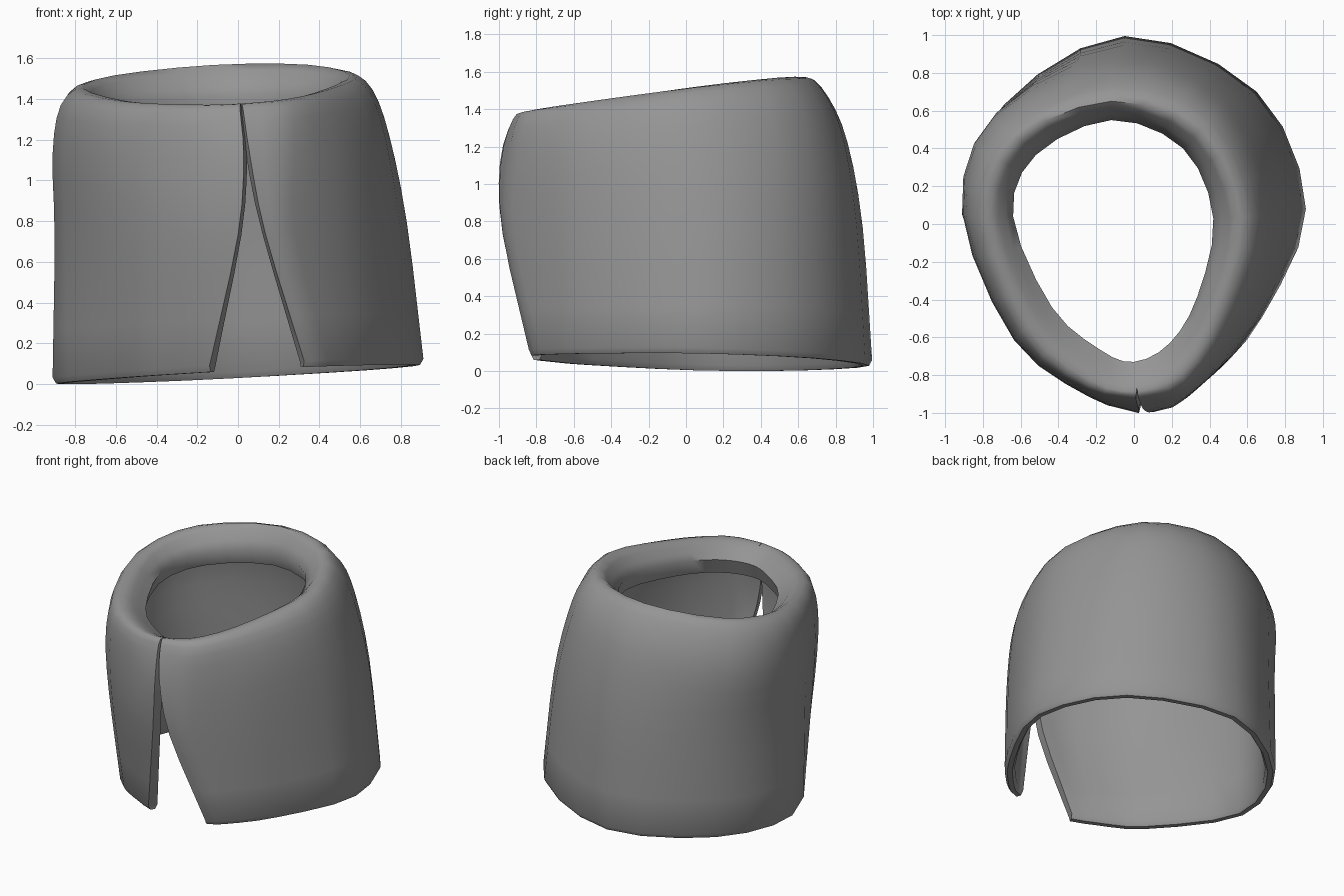
import bpy, bmesh
from mathutils import Vector

if "Cube" in bpy.data.objects:
    bpy.data.objects.remove(bpy.data.objects["Cube"])

SUB = 3       # segments between plan points
ROWS = 3      # rows between height levels
WALL = 0.068  # fabric thickness

# Tilted height plane of each level: z = a + b*x + c*y
HEIGHTS = [(.08, .05, -.02), (.75, .04, .02), (1.17, .05, .06),
           (1.41, .05, .07), (1.485, .05, .135), (1.365, .05, .10)]

# Plan points run: left slit edge, left side, back, right side, right slit edge
HEM = [(-.14, -.83), (-.29, -.75), (-.57, -.54), (-.91, .05), (-.69, .63), (-.05, .995),
       (.65, .70), (.91, .08), (.68, -.49), (.44, -.78), (.325, -.84)]
MID = [(0, -.98), (-.24, -.90), (-.62, -.60), (-.90, .07), (-.69, .62), (-.06, .945),
       (.58, .68), (.83, .08), (.61, -.56), (.28, -.92), (.135, -.98)]
UPPER = [(.028, -.995), (-.24, -.91), (-.635, -.615), (-.91, .06), (-.74, .57), (-.10, .865),
         (.49, .65), (.745, .06), (.58, -.53), (.28, -.90), (.06, -.99)]
SHOULDER = [(.01, -.925), (-.25, -.87), (-.61, -.59), (-.87, .04), (-.70, .51), (-.12, .765),
            (.42, .59), (.66, .04), (.52, -.48), (.27, -.85), (.025, -.925)]
CREST = [(.015, -.86), (-.22, -.80), (-.54, -.52), (-.76, .04), (-.61, .45), (-.12, .65),
         (.34, .49), (.55, .04), (.43, -.43), (.24, -.75), (.015, -.86)]
HOLE = [(0, -.73), (-.18, -.665), (-.435, -.44), (-.64, .04), (-.52, .365), (-.12, .55),
        (.26, .40), (.42, .03), (.335, -.385), (.19, -.63), (0, -.73)]


def spline(pts, steps):
    """Smooth curve through the points; closed when both ends meet."""
    if len(pts) > 6 and abs(pts[0].x - pts[-1].x) < 1e-5:
        ext = [pts[-2]] + pts + [pts[1]]
    else:
        ext = [pts[0] * 2 - pts[1]] + pts + [pts[-1] * 2 - pts[-2]]
    out = []
    for i in range(1, len(ext) - 2):
        p0, p1, p2, p3 = ext[i - 1:i + 3]
        for s in range(steps):
            t = s / steps
            out.append(0.5 * (2 * p1 + (p2 - p0) * t + (2 * p0 - 5 * p1 + 4 * p2 - p3) * t * t
                              + (3 * p1 - p0 - 3 * p2 + p3) * t ** 3))
    return out + [pts[-1].copy()]


def inset(ring, d, dz=0.0):
    """Shift a ring inward by d and vertically by dz."""
    out = []
    for i, p in enumerate(ring):
        t = ring[min(i + 1, len(ring) - 1)] - ring[max(i - 1, 0)]
        n = Vector((t.y, -t.x, 0)).normalized()
        out.append(p + n * d + Vector((0, 0, dz)))
    return out


# Outer skin, rolled lip and opening
rings = []
for (a, b, c), plan in zip(HEIGHTS, (HEM, MID, UPPER, SHOULDER, CREST, HOLE)):
    rings.append(spline([Vector((x, y, a + b * x + c * y)) for x, y in plan], SUB))
columns = [spline([r[i] for r in rings], ROWS) for i in range(len(rings[0]))]
skin = [[col[k] for col in columns] for k in range(len(columns[0]))]
shoulder, crest = 3 * ROWS, 4 * ROWS
for k in range(crest + 1, len(skin)):   # opening stays closed above the slit
    skin[k][-1] = skin[k][0].copy()

# Lip underside, inner wall and rounded hem
centre = Vector((-.1, -.1, 0))
under = []
for p in skin[-1]:
    q = centre + (p - centre) * 1.06
    under.append(Vector((q.x, q.y, p.z - .11)))
inner = [inset(skin[k], WALL) for k in range(shoulder - 1, -1, -1)]
hem = [inset(skin[0], WALL * .75, -.03), inset(skin[0], WALL * .25, -.03)]
section = skin + [under] + inner + hem

bm = bmesh.new()
grid = [[bm.verts.new(p) for p in ring] for ring in section]
count = len(grid)
for k in range(count):
    r0, r1 = grid[k], grid[(k + 1) % count]
    for i in range(len(r0) - 1):
        bm.faces.new((r0[i], r0[i + 1], r1[i + 1], r1[i]))

# Slit edges: strips between skin and inner wall, closing at the lip
last = len(grid[0]) - 1
first_inner = len(skin) + 1
for i in (0, last):
    for k in range(shoulder - 1):
        a, b = first_inner + shoulder - 1 - k, first_inner + shoulder - 2 - k
        bm.faces.new((grid[k][i], grid[k + 1][i], grid[b][i], grid[a][i]))
    for k in range(shoulder - 1, crest):
        bm.faces.new((grid[k][i], grid[k + 1][i], grid[first_inner][i]))
    bm.faces.new((grid[crest][i], grid[len(skin)][i], grid[first_inner][i]))
    bm.faces.new((grid[0][i], grid[-1][i], grid[-2][i], grid[-3][i]))
bmesh.ops.remove_doubles(bm, verts=bm.verts[:], dist=1e-4)
bmesh.ops.recalc_face_normals(bm, faces=bm.faces[:])

mesh = bpy.data.meshes.new("collar")
bm.to_mesh(mesh)
bm.free()
collar = bpy.data.objects.new("collar", mesh)
bpy.context.collection.objects.link(collar)

grey = bpy.data.materials.new("grey_fabric")
grey.diffuse_color = (0.3, 0.3, 0.3, 1)
grey.use_nodes = True
grey.node_tree.nodes["Principled BSDF"].inputs["Base Color"].default_value = grey.diffuse_color
mesh.materials.append(grey)

bpy.context.view_layer.objects.active = collar
collar.select_set(True)
bpy.ops.object.shade_smooth_by_angle(angle=1.0)
